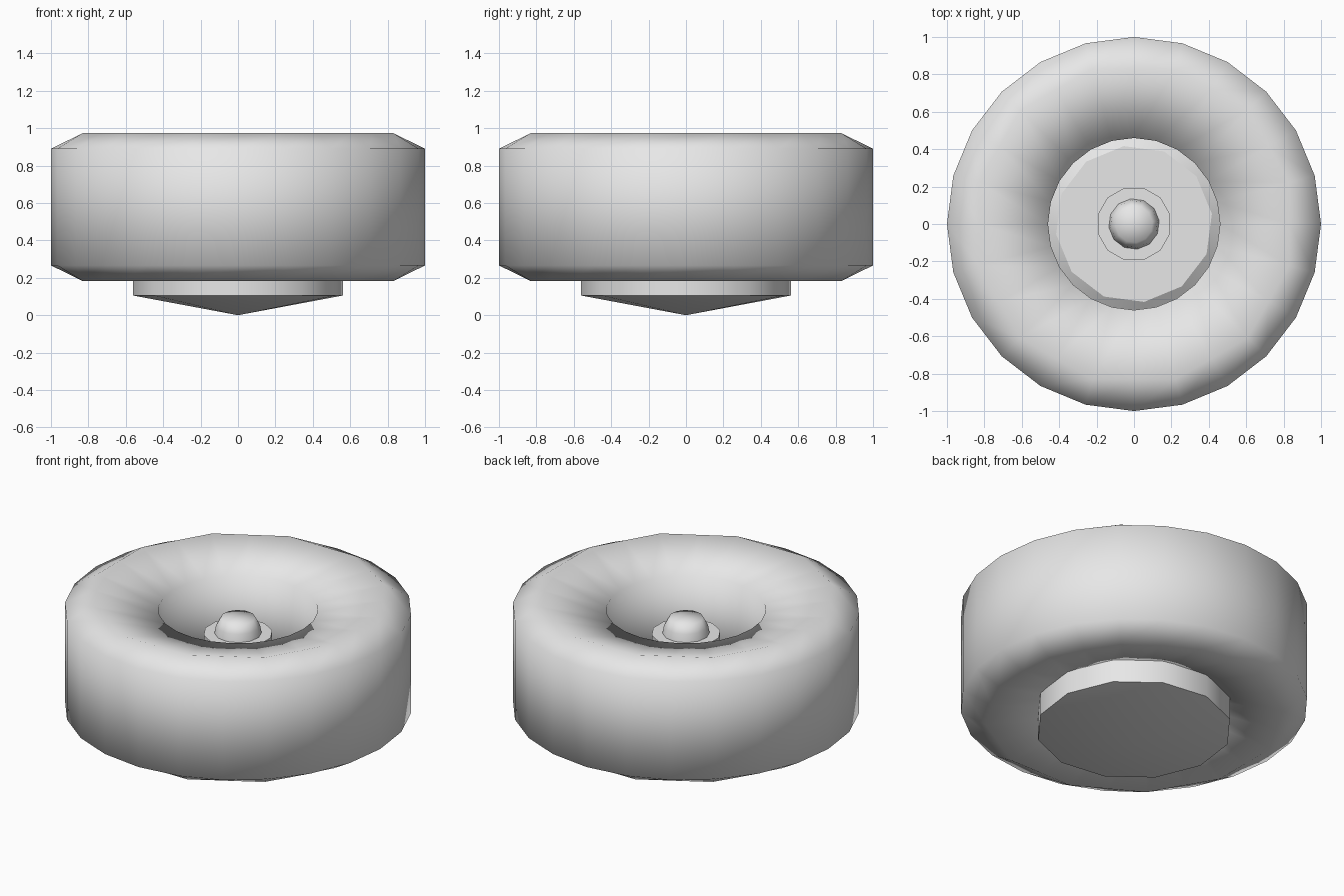
import bpy, bmesh
from math import cos, sin, radians, tau

cube = bpy.data.objects.get("Cube")
if cube:
    bpy.data.objects.remove(cube)

grey = bpy.data.materials.new("plain grey")
grey.use_nodes = True
colour = (0.8, 0.8, 0.8, 1)
grey.diffuse_color = colour
grey.node_tree.nodes["Principled BSDF"].inputs["Base Color"].default_value = colour


def turned(name, profile, sides, offset=0, closed=False, angle=None, flatten=()):
    """Spin a profile of (radius, height) around z; radius 0 makes a tip.
    Rings listed in flatten get half as many corners."""
    bm = bmesh.new()
    rings = []
    for i, (r, z) in enumerate(profile):
        if r == 0:
            rings.append([bm.verts.new((0, 0, z))] * sides)
            continue
        ring = []
        for k in range(sides):
            a = tau * k / sides + radians(offset)
            rr = r * cos(tau / sides) if i in flatten and k % 2 == 0 else r
            ring.append(bm.verts.new((rr * cos(a), rr * sin(a), z)))
        rings.append(ring)
    pairs = list(zip(rings, rings[1:]))
    if closed:
        pairs.append((rings[-1], rings[0]))
    for low, high in pairs:
        for k in range(sides):
            n = (k + 1) % sides
            corners = [low[k], low[n], high[n], high[k]]
            bm.faces.new(list(dict.fromkeys(corners)))
    bmesh.ops.recalc_face_normals(bm, faces=bm.faces)
    mesh = bpy.data.meshes.new(name)
    bm.to_mesh(mesh)
    bm.free()
    mesh.materials.append(grey)
    obj = bpy.data.objects.new(name, mesh)
    bpy.context.collection.objects.link(obj)
    bpy.ops.object.select_all(action="DESELECT")
    obj.select_set(True)
    bpy.context.view_layer.objects.active = obj
    if angle:
        bpy.ops.object.shade_smooth_by_angle(angle=radians(angle))
    else:
        bpy.ops.object.shade_smooth()
    return obj


# Tyre: bevelled ring, symmetrical about its middle height
middle = 0.578
upper = [(1, 0.312), (0.86, 0.395), (0.46, 0.306)]
tyre = [(r, middle + h) for r, h in upper] + [(r, middle - h) for r, h in reversed(upper)]
turned("tyre", tyre, 24, closed=True, flatten=(1, 4))

# Hub: shallow pointed back, short drum and recessed floor
turned("hub", [(0, 0), (0.565, 0.105), (0.565, 0.3), (0.42, 0.4), (0, 0.4)],
       12, offset=7.5, angle=35)

# Axle and its rounded cap
turned("axle", [(0, 0.38), (0.2, 0.38), (0.2, 0.737), (0, 0.737)], 12, offset=15, angle=35)
turned("axle_cap", [(0.137, 0.73), (0.127, 0.785), (0.1, 0.835), (0, 0.838)], 12, offset=7.5)
